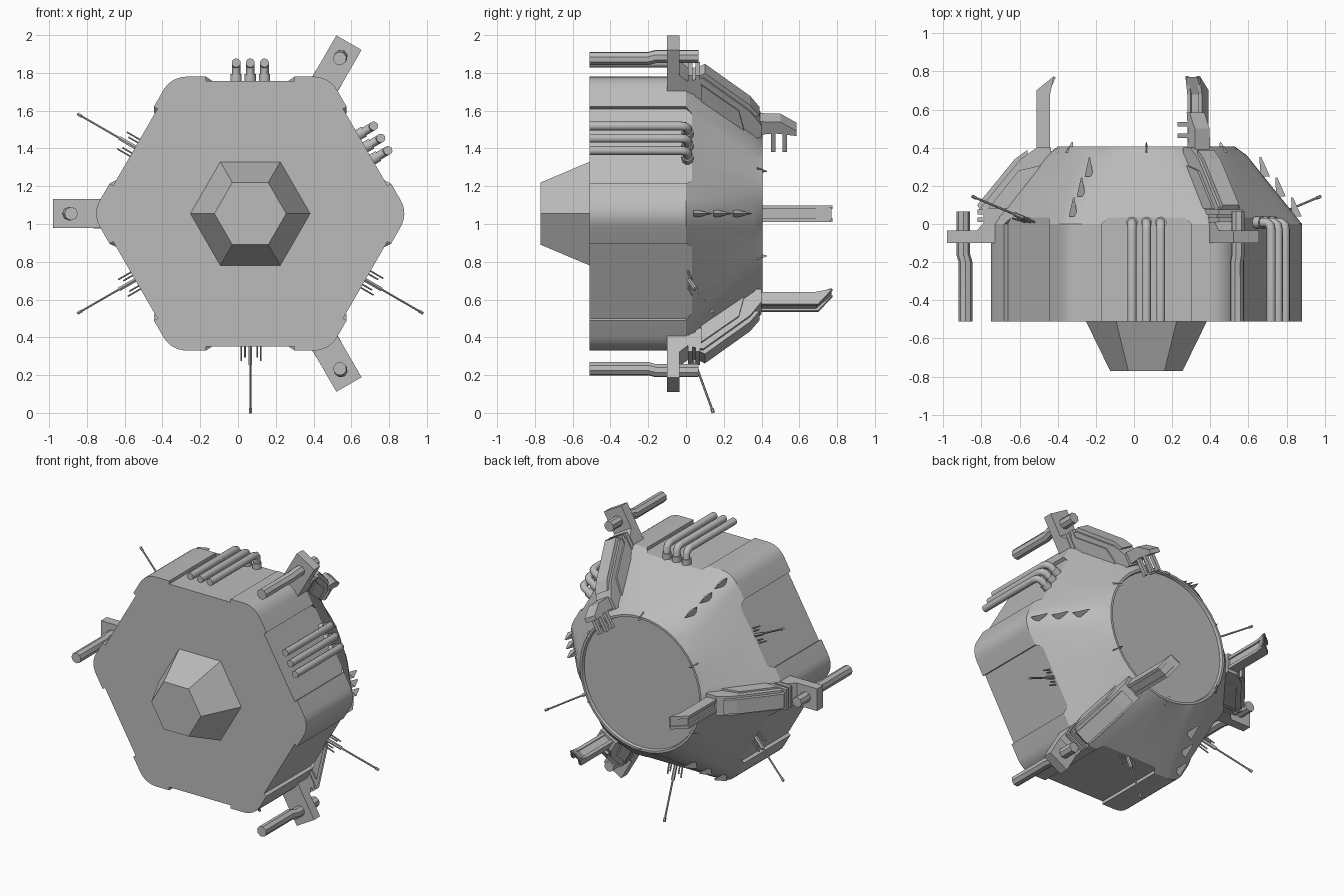
import bpy, bmesh, math
from mathutils import Matrix, Vector

cube = bpy.data.objects.get("Cube")
if cube:
    bpy.data.objects.remove(cube, do_unlink=True)

grey = bpy.data.materials.new("hull grey")
grey.use_nodes = True
grey.diffuse_color = (0.5, 0.5, 0.5, 1)
grey.node_tree.nodes["Principled BSDF"].inputs["Base Color"].default_value = (0.5, 0.5, 0.5, 1)

CENTRE = Vector((0.065, 0, 1.055))
FRONT = -0.51
APOTHEM = 0.725


def frame(deg):
    # local x = outward, local y = along the hull axis, local z = sideways
    return Matrix.Translation(CENTRE) @ Matrix.Rotation(-math.radians(deg), 4, 'Y')


def finish(name, bm, deg=0):
    bmesh.ops.transform(bm, matrix=frame(deg), verts=bm.verts)
    bmesh.ops.recalc_face_normals(bm, faces=bm.faces)
    mesh = bpy.data.meshes.new(name)
    bm.to_mesh(mesh)
    bm.free()
    mesh.materials.append(grey)
    obj = bpy.data.objects.new(name, mesh)
    bpy.context.collection.objects.link(obj)
    return obj


def smooth(obj, angle=30):
    bpy.ops.object.select_all(action='DESELECT')
    obj.select_set(True)
    bpy.context.view_layer.objects.active = obj
    bpy.ops.object.shade_smooth_by_angle(angle=math.radians(angle))


def loft(name, rings, deg=0):
    # each ring is a list of points; ends are capped
    bm = bmesh.new()
    vs = [[bm.verts.new(p) for p in ring] for ring in rings]
    n = len(vs[0])
    for a, b in zip(vs, vs[1:]):
        for i in range(n):
            bm.faces.new((a[i], a[(i + 1) % n], b[(i + 1) % n], b[i]))
    bm.faces.new(vs[0])
    bm.faces.new(vs[-1])
    return finish(name, bm, deg)


def prism(name, profile, half, deg, side=0):
    # outline in (outward, along) extruded sideways
    return loft(name, [[(r, y, side + s * half) for r, y in profile] for s in (-1, 1)], deg)


def box(name, r0, r1, y0, y1, half, deg, side=0):
    return prism(name, [(r0, y0), (r1, y0), (r1, y1), (r0, y1)], half, deg, side)


def tube(name, path, radii, deg, sides=10):
    # sections mitred at each bend, swept along the path
    pts = [Vector(p) for p in path]
    rings = []
    for i, p in enumerate(pts):
        d = (pts[min(i + 1, len(pts) - 1)] - pts[max(i - 1, 0)]).normalized()
        u = d.cross(Vector((0, 0, 1))).normalized()
        v = d.cross(u)
        rings.append([p + radii[i] * (math.cos(k * math.tau / sides) * u + math.sin(k * math.tau / sides) * v)
                      for k in range(sides)])
    obj = loft(name, rings, deg)
    smooth(obj, 40)
    return obj


def rounded_hex(apothem, radius, y, arc=6, flat=6):
    # hexagon outline with rounded corners and subdivided sides
    pts = []
    c = (apothem - radius) / math.cos(math.pi / 6)
    half = c / 2
    for k in range(6):
        a = k * math.pi / 3
        for j in range(arc + 1):
            t = a + math.radians(-30 + 60 * j / arc)
            pts.append((c * math.cos(a) + radius * math.cos(t), y, c * math.sin(a) + radius * math.sin(t)))
        m = a + math.pi / 6
        for j in range(1, flat):
            s = half * (2 * j / flat - 1)
            pts.append((apothem * math.cos(m) - s * math.sin(m), y, apothem * math.sin(m) + s * math.cos(m)))
    return pts


def circle_like(ring, radius, y):
    return [(Vector(p) * Vector((1, 0, 1))).normalized() * radius + Vector((0, y, 0)) for p in ring]


# Hull: rounded hexagonal drum tapering to a round, recessed back opening
outline = rounded_hex(APOTHEM, 0.14, FRONT)
hull = loft("hull", [
    outline,
    rounded_hex(APOTHEM, 0.14, 0),
    rounded_hex(0.485, 0.22, 0.36),
    circle_like(outline, 0.465, 0.405),
    circle_like(outline, 0.45, 0.405),
    circle_like(outline, 0.445, 0.385),
])
# Shallow recessed panels on all six sides
for k in range(6):
    deg = 30 + 60 * k
    half = 0.235
    shape = [(-half, FRONT - 0.1), (half, FRONT - 0.1), (half, 0), (half - 0.05, 0.05), (0.05 - half, 0.05), (-half, 0)]
    cutter = loft("panel_cutter", [[(r, y, s) for s, y in shape] for r in (0.703, 0.9)], deg)
    cutter.hide_render = True
    mod = hull.modifiers.new("panel", 'BOOLEAN')
    mod.object = cutter
    mod.operation = 'DIFFERENCE'
    mod.solver = 'EXACT'
    bpy.context.view_layer.objects.active = hull
    bpy.ops.object.modifier_apply(modifier=mod.name)
    bpy.data.objects.remove(cutter, do_unlink=True)
smooth(hull, 25)

# Six-sided nose
loft("nose", [[(r * math.cos(k * math.pi / 3), y, r * math.sin(k * math.pi / 3)) for k in range(6)]
              for r, y in ((0.317, FRONT), (0.19, -0.77))])

# Bent pipes on the two upper sides
for deg in (90, 30):
    for side in (-0.075, 0, 0.075):
        path = [(0.798, FRONT, side), (0.798, -0.03, side), (0.792, -0.005, side),
                (0.775, 0.008, side), (0.68, 0.008, side)]
        tube("pipe", path, [0.024] * 5, deg)
        tube("pipe_collar", [(0.69, 0.008, side), (0.74, 0.008, side)], [0.031] * 2, deg)

# Antenna clusters on the other four sides
for deg in (150, 210, 270, 330):
    tube("antenna", [(0.66, 0, 0), (0.80, 0.052, 0), (0.801, 0.052, 0), (1.03, 0.136, 0), (1.031, 0.136, 0),
                     (1.055, 0.145, 0)], [0.012, 0.012, 0.006, 0.006, 0.009, 0.009], deg, 6)
    for side, reach in ((-0.047, 0.78), (-0.028, 0.76), (0.036, 0.76), (0.055, 0.78)):
        tube("short_antenna", [(0.66, 0.0, side), (reach, 0.03, side)], [0.005] * 2, deg, 6)

# Pointed fins along three corners and around the back rim
for deg in (0, 120, 240):
    for y in (0.04, 0.145, 0.25):
        r = 0.815 - 0.79 * y
        loft("corner_fin", [[(r - 0.02, y, -0.024), (r + 0.03, y, 0), (r - 0.02, y, 0.024)],
                            [(r - 0.025, y + 0.1, -0.001), (r - 0.015, y + 0.1, 0), (r - 0.025, y + 0.1, 0.001)]], deg)
for k in range(6):
    loft("rim_fin", [[(0.45, 0.375, -0.016), (0.49, 0.375, 0), (0.45, 0.375, 0.016)],
                     [(0.445, 0.43, -0.001), (0.452, 0.43, 0), (0.445, 0.43, 0.001)]], 30 + 60 * k)

# Three clamp arms on the remaining corners
for deg in (60, 180, 300):
    # Mounting plate with its rod
    prism("mount_plate", [(0.78, -0.1), (1.045, -0.1), (1.045, -0.035), (0.89, -0.035), (0.85, 0.01),
                          (0.72, 0.01), (0.72, -0.03)], 0.077, deg)
    tube("mount_rod", [(0.948, FRONT, 0), (0.948, -0.2, 0), (0.96, -0.16, 0), (0.96, 0.065, 0)], [0.036] * 4, deg, 8)
    # Sloping arm with layered armour
    prism("arm_core", [(0.72, -0.02), (0.84, -0.02), (0.865, 0.09), (0.66, 0.34), (0.575, 0.40),
                       (0.50, 0.40), (0.50, 0.33), (0.70, 0.05)], 0.066, deg)
    prism("arm_armour", [(0.80, 0.09), (0.87, 0.07), (0.887, 0.10), (0.69, 0.34), (0.625, 0.388), (0.62, 0.34)],
          0.05, deg)
    for y in (0.01, 0.05):
        box("arm_rib", 0.74, 0.885, y, y + 0.025, 0.072, deg)
    prism("arm_skirt", [(0.68, 0.08), (0.83, 0.08), (0.67, 0.28), (0.54, 0.31)], 0.078, deg)
    if deg == 60:
        # Short jaw with downward teeth
        prism("short_jaw", [(0.505, 0.33), (0.59, 0.33), (0.585, 0.50), (0.53, 0.585), (0.50, 0.585), (0.515, 0.48)],
              0.045, deg)
        for y in (0.45, 0.51):
            for side in (-0.03, 0.03):
                box("jaw_tooth", 0.40, 0.53, y, y + 0.025, 0.012, deg, side)
    else:
        # Long hooked jaw with raised edge rails
        prism("long_jaw", [(0.515, 0.33), (0.565, 0.33), (0.565, 0.69), (0.485, 0.77), (0.475, 0.77), (0.515, 0.68)],
              0.036, deg)
        for side in (-0.034, 0.034):
            prism("jaw_rail", [(0.505, 0.33), (0.577, 0.33), (0.577, 0.70), (0.485, 0.775), (0.505, 0.68)],
                  0.01, deg, side)
